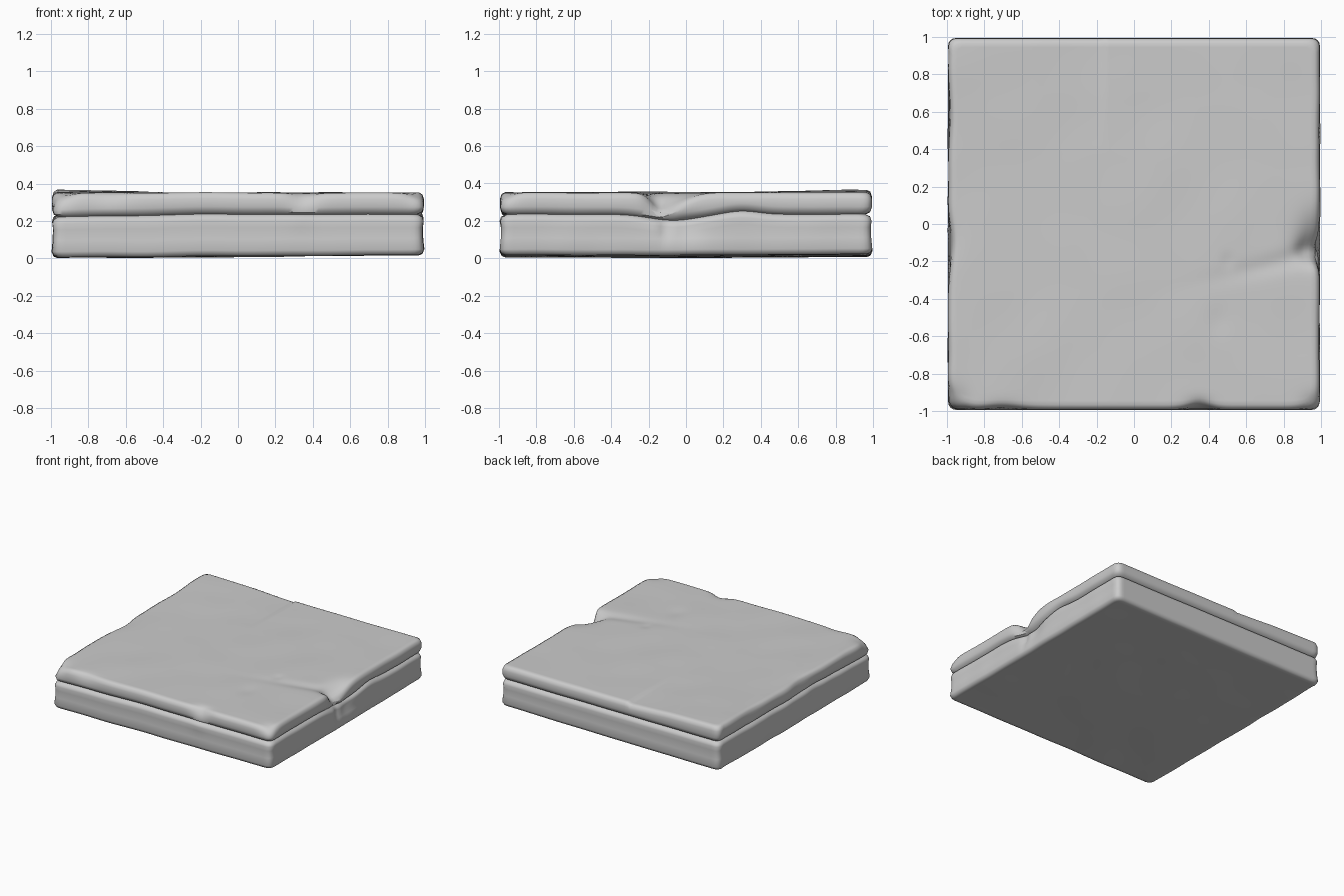
import bpy, bmesh, math
from mathutils import Vector, noise

if "Cube" in bpy.data.objects:
    bpy.data.objects.remove(bpy.data.objects["Cube"])

N = 88          # grid steps per side
R = 0.045       # plan corner radius


def round_plan(x, y, half):
    """Map a square of +-1 onto a rounded square of the given half size."""
    x, y = x * half, y * half
    c = half - R
    if abs(x) > c and abs(y) > c:
        u, v = abs(x) - c, abs(y) - c
        k = max(u, v) / math.hypot(u, v)
        x, y = math.copysign(c + u * k, x), math.copysign(c + v * k, y)
    return x, y


def bump(p, c, r):
    return math.exp(-sum(((a - b) / s) ** 2 for a, b, s in zip(p, c, r)))


def seam(x, y):
    """Height of the groove between the two stone layers."""
    z = 0.235 - 0.012 * bump((x, y), (-1, -1), (0.5, 0.5))
    z -= 0.032 * bump((x, y), (1, -0.06), (0.3, 0.18))
    z += 0.018 * bump((x, y), (1, 0.3), (0.3, 0.12))
    return z


def top(x, y):
    z = 0.351 + 0.014 * bump((x, y), (-0.95, 1), (0.5, 0.6))
    z += 0.004 * bump((x, y), (-0.9, -0.5), (0.4, 0.5))
    # shallow wedge at the back edge
    if y > 0.4 and x < -0.17:
        z -= 0.02 * (y - 0.4) * max(0, 1 - abs(x + 0.17) / 0.35)
    # crease running inward from the split on the right
    z -= 0.012 * bump((x, y + 0.15 - 0.25 * (x - 1)), (0.9, 0), (0.4, 0.05))
    # split at the right edge: steep in front, gentle behind
    w = 0.07 if y < -0.13 else 0.15
    z -= 0.085 * bump((x, y), (1.0, -0.13), (0.1, w))
    return z


def base(x, y):
    return 0.012 + 0.006 * x - 0.006 * bump((x, y), (-0.3, -0.1), (0.9, 0.5)) \
        + 0.004 * bump((x, y), (1, 1), (0.6, 0.6))


# dents: centre, radii, push
DENTS = [
    ((1, -0.14, 0.32), (0.12, 0.07, 0.10), (-0.05, 0, 0)),
    ((1, 0.0, 0.17), (0.1, 0.10, 0.06), (-0.025, 0, 0)),
    ((1, -0.11, 0.16), (0.1, 0.03, 0.05), (-0.02, 0, 0)),
    ((0.35, -1, 0.36), (0.08, 0.06, 0.07), (0, 0.03, -0.02)),
    ((0.33, -1, 0.22), (0.07, 0.06, 0.05), (0, -0.006, 0)),
    ((-0.7, -1, 0.36), (0.12, 0.05, 0.06), (0, 0.018, -0.01)),
    ((-0.98, -0.98, 0.36), (0.1, 0.1, 0.07), (0.03, 0.03, -0.02)),
    ((0.98, -0.98, 0.36), (0.08, 0.07, 0.05), (-0.02, 0.025, -0.015)),
    ((-1, -0.1, 0.33), (0.07, 0.14, 0.08), (0.022, 0, -0.008)),
    ((-1, -0.3, 0.20), (0.07, 0.10, 0.10), (0.012, 0, 0)),
    ((-1, 0.6, 0.34), (0.06, 0.2, 0.08), (0.01, 0, 0)),
    ((0.5, -0.2, 0.35), (0.03, 0.04, 0.1), (0, 0, -0.006)),
    ((0.45, -0.52, 0.35), (0.06, 0.08, 0.1), (0, 0, -0.005)),
]


def shape(p):
    p = Vector(p)
    q = p.copy()
    for c, r, d in DENTS:
        q += Vector(d) * bump(p, c, r)
    k = 0.004 * (1.5 if p.x < -0.9 else 1)
    if p.y < 0.94:
        q.x += k * noise.noise(p * 5)
    q.z += 0.004 * noise.noise(Vector((p.x * 3, p.y * 3, 4)))
    q.z = max(q.z, 0)
    return q


# side profile: inset, layer reference, offset
PROFILE = [(0.03, 'b', 0), (0.012, 'b', 0.008), (0.002, 'b', 0.03),
           (0.008, 'b', 0.09), (0.010, 'g', -0.07), (0.006, 'g', -0.035),
           (0.014, 'g', -0.012), (0.04, 'g', 0), (0.014, 'g', 0.012),
           (0.004, 'g', 0.04), (0.004, 't', -0.035),
           (0.012, 't', -0.010), (0.03, 't', 0)]
LEVEL = {'b': base, 'g': seam, 't': top}


def point(u, v, row):
    inset, ref, off = row
    x, y = round_plan(u, v, 0.997 - inset)
    return shape((x, y, LEVEL[ref](x, y) + off))


def steps():
    return [-1 + 2 * i / N for i in range(N + 1)]


bm = bmesh.new()

# top and bottom faces
for row, flip in ((PROFILE[-1], False), (PROFILE[0], True)):
    g = [[bm.verts.new(point(u, v, row)) for u in steps()] for v in steps()]
    for j in range(N):
        for i in range(N):
            f = [g[j][i], g[j][i + 1], g[j + 1][i + 1], g[j + 1][i]]
            bm.faces.new(f[::-1] if flip else f)

# grooved sides
s = steps()[:-1]
loop = [(t, -1) for t in s] + [(1, t) for t in s] \
    + [(-t, 1) for t in s] + [(-1, -t) for t in s]
rings = [[bm.verts.new(point(u, v, row)) for u, v in loop] for row in PROFILE]
for a, b in zip(rings, rings[1:]):
    for i in range(len(loop)):
        k = (i + 1) % len(loop)
        bm.faces.new((a[i], a[k], b[k], b[i]))

bmesh.ops.remove_doubles(bm, verts=bm.verts, dist=1e-5)
bmesh.ops.recalc_face_normals(bm, faces=bm.faces)
me = bpy.data.meshes.new("stone_slab")
bm.to_mesh(me)
bm.free()
slab = bpy.data.objects.new("stone_slab", me)
bpy.context.collection.objects.link(slab)
bpy.context.view_layer.objects.active = slab
slab.select_set(True)
bpy.ops.object.shade_smooth_by_angle(angle=math.radians(50))
